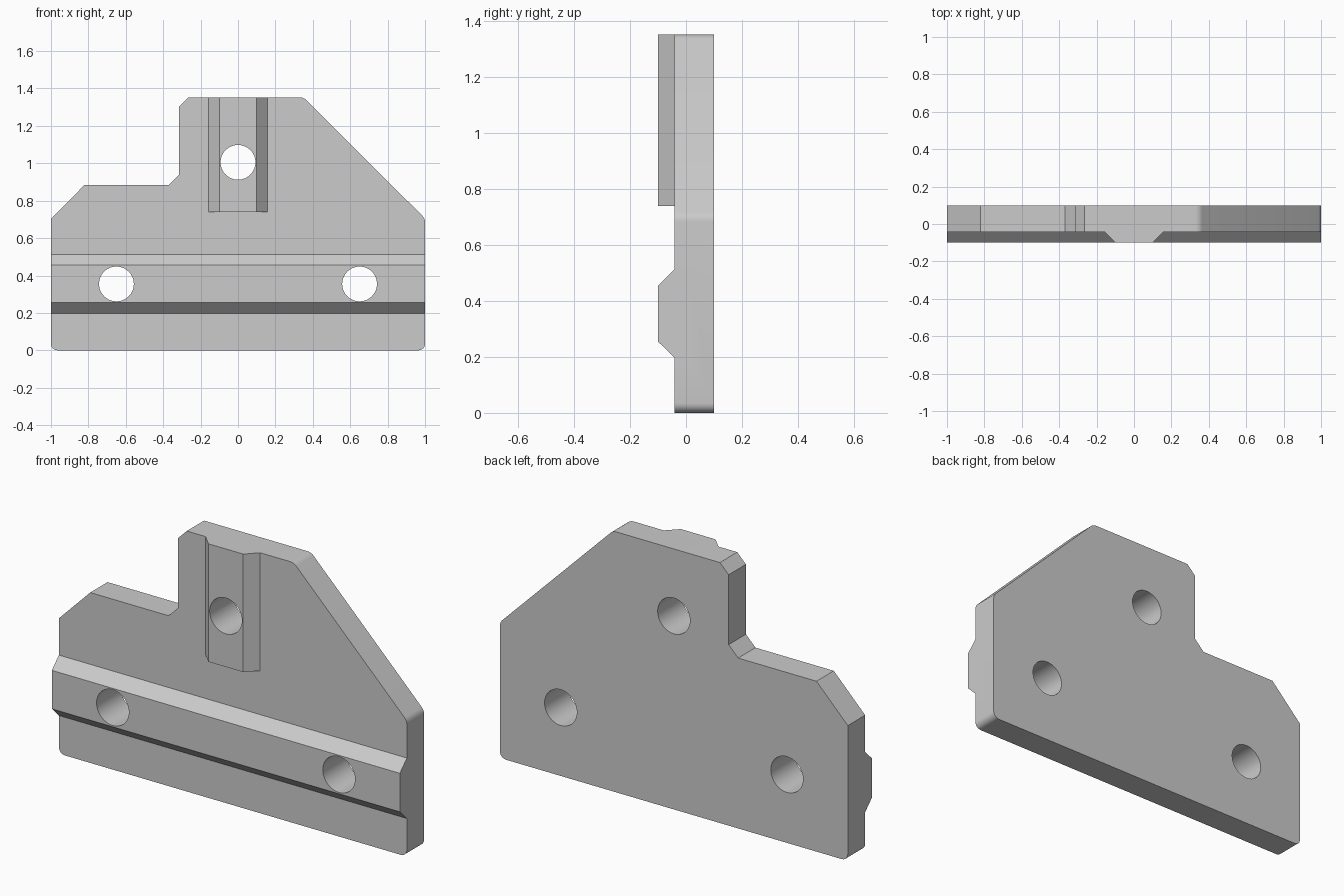
import bpy
import bmesh
import math
from mathutils import Vector, Matrix

cube = bpy.data.objects.get("Cube")
if cube:
    bpy.data.objects.remove(cube, do_unlink=True)

grey = bpy.data.materials.new("light grey")
grey.use_nodes = True
grey.diffuse_color = (0.6, 0.6, 0.6, 1)
grey.node_tree.nodes["Principled BSDF"].inputs["Base Color"].default_value = (0.6, 0.6, 0.6, 1)

FRONT, FACE, BACK = -0.1, -0.042, 0.1


def prism(name, points, depth):
    """Extrude a closed loop of 3D points along a vector."""
    bm = bmesh.new()
    face = bm.faces.new([bm.verts.new(p) for p in points])
    new = bmesh.ops.extrude_face_region(bm, geom=[face])["geom"]
    verts = [v for v in new if isinstance(v, bmesh.types.BMVert)]
    bmesh.ops.translate(bm, verts=verts, vec=depth)
    bmesh.ops.recalc_face_normals(bm, faces=bm.faces)
    mesh = bpy.data.meshes.new(name)
    bm.to_mesh(mesh)
    bm.free()
    mesh.materials.append(grey)
    obj = bpy.data.objects.new(name, mesh)
    bpy.context.collection.objects.link(obj)
    return obj


def fillet(corners, steps=6):
    """Round each (x, z, radius) corner with a tangent arc."""
    loop = []
    for i, (x, z, radius) in enumerate(corners):
        p = Vector((x, z))
        if not radius:
            loop.append(p)
            continue
        a = (Vector(corners[i - 1][:2]) - p).normalized()
        b = (Vector(corners[(i + 1) % len(corners)][:2]) - p).normalized()
        half = a.angle(b) / 2
        centre = p + (a + b).normalized() * radius / math.sin(half)
        start = p + a * radius / math.tan(half) - centre
        end = p + b * radius / math.tan(half) - centre
        turn = math.atan2(start.x * end.y - start.y * end.x, start.dot(end))
        for k in range(steps + 1):
            loop.append(centre + Matrix.Rotation(turn * k / steps, 2) @ start)
    return loop


def combine(target, tool, operation):
    mod = target.modifiers.new(operation.lower(), "BOOLEAN")
    mod.operation = operation
    mod.solver = "EXACT"
    mod.object = tool
    bpy.context.view_layer.objects.active = target
    bpy.ops.object.modifier_apply(modifier=mod.name)
    bpy.data.objects.remove(tool, do_unlink=True)


# Stepped plate with chamfers and rounded corners
outline = fillet([
    (-1, 0, 0.035), (1, 0, 0.035), (1, 0.705, 0.05), (0.35, 1.353, 0.05),
    (-0.265, 1.353, 0), (-0.315, 1.303, 0), (-0.315, 0.94, 0),
    (-0.37, 0.885, 0), (-0.82, 0.885, 0), (-1, 0.703, 0),
])
plate = prism("mounting_plate", [(p.x, FACE, p.y) for p in outline], (0, BACK - FACE, 0))


def rail_profile(outer, inner):
    """Bevelled rail section, rooted slightly inside the plate."""
    half = [(outer, 0), (outer, FACE), (inner, FRONT)]
    return half + [(-u, y) for u, y in reversed(half)]


# Long horizontal rail and short upright rail
section = rail_profile(0.157, 0.1)
across = prism("horizontal_rail", [(-1, y, 0.355 + u) for u, y in section], (2, 0, 0))
upright = prism("upright_rail", [(u, y, 0.74) for u, y in section], (0, 0, 1.353 - 0.74))
for rail in (across, upright):
    combine(plate, rail, "UNION")

# Three through holes
for x, z in ((-0.65, 0.355), (0.65, 0.355), (0, 1.005)):
    ring = [(x + 0.093 * math.cos(t * math.tau / 48), -0.2,
             z + 0.093 * math.sin(t * math.tau / 48)) for t in range(48)]
    combine(plate, prism("hole_cutter", ring, (0, 0.4, 0)), "DIFFERENCE")

bpy.ops.object.select_all(action="DESELECT")
plate.select_set(True)
bpy.context.view_layer.objects.active = plate
bpy.ops.object.shade_smooth_by_angle(angle=math.radians(30))
